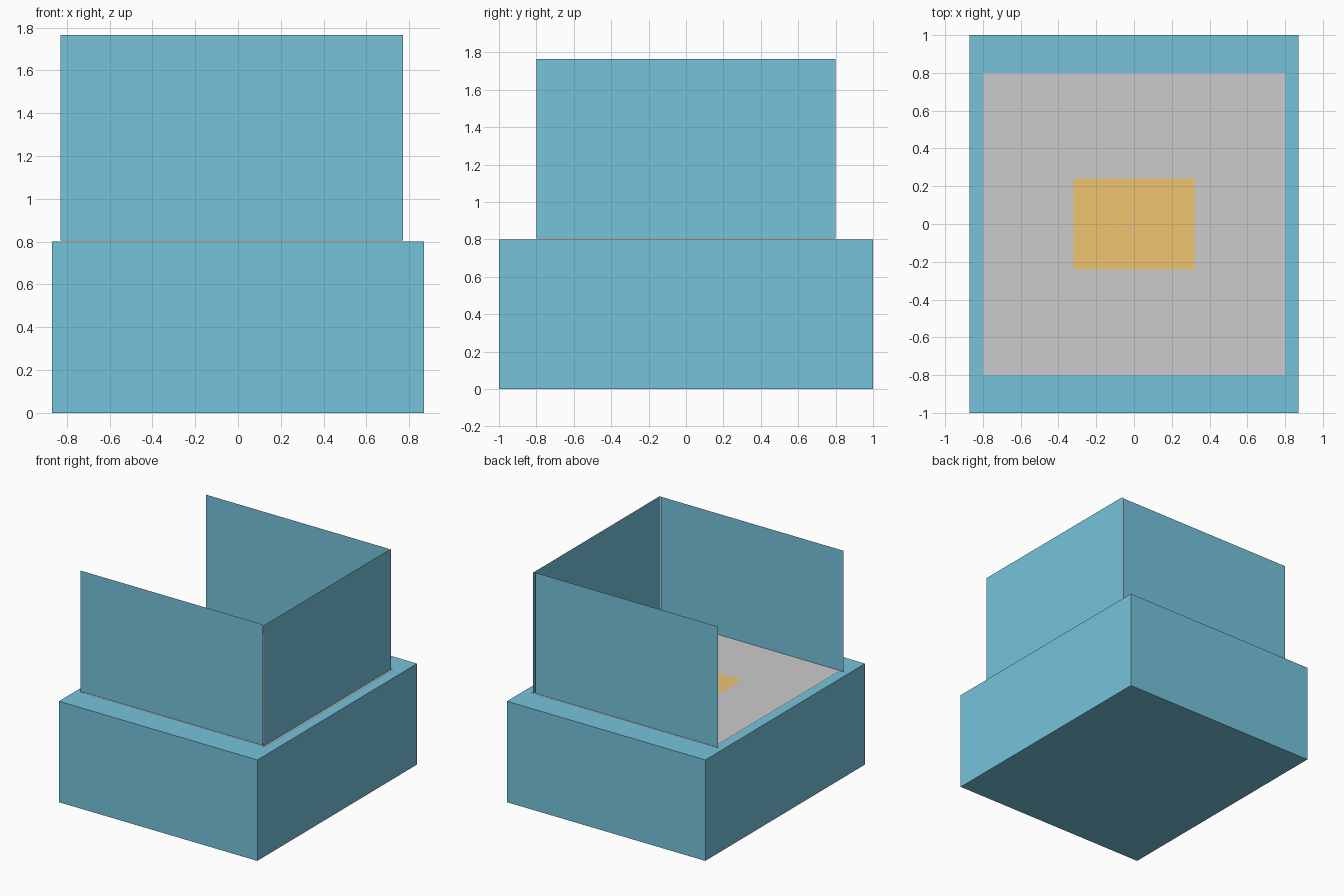
import bpy
import bmesh
from mathutils import Matrix, Vector

if "Cube" in bpy.data.objects:
    bpy.data.objects.remove(bpy.data.objects["Cube"])


def material(name, color):
    mat = bpy.data.materials.new(name)
    mat.diffuse_color = (*color, 1)
    mat.use_nodes = True
    mat.node_tree.nodes["Principled BSDF"].inputs["Base Color"].default_value = mat.diffuse_color
    return mat


def finish(name, bm, mat):
    mesh = bpy.data.meshes.new(name)
    bm.to_mesh(mesh)
    bm.free()
    obj = bpy.data.objects.new(name, mesh)
    bpy.context.collection.objects.link(obj)
    if mat:
        mesh.materials.append(mat)
    return obj


def box(name, size, center, mat=None):
    bm = bmesh.new()
    bmesh.ops.create_cube(bm, size=1, matrix=Matrix.Translation(center) @ Matrix.Diagonal((*size, 1)))
    return finish(name, bm, mat)


def sheet(name, origin, u, v, mat=None):
    """Flat rectangle from a corner and two edge vectors (normal is u x v)."""
    o, u, v = Vector(origin), Vector(u), Vector(v)
    bm = bmesh.new()
    bm.faces.new([bm.verts.new(p) for p in (o, o + u, o + u + v, o + v)])
    return finish(name, bm, mat)


def floor_sheet(name, hx, hy, z, mat=None, cx=0, cy=0):
    return sheet(name, (cx - hx, cy - hy, z), (2 * hx, 0, 0), (0, 2 * hy, 0), mat)


blue = material("blue", (0.18, 0.55, 0.71))
orange = material("orange", (0.86, 0.56, 0.16))

# Solid counter base
box("base", (1.74, 2.0, 0.8), (0, 0, 0.4), blue)

# Work surface with inset pad and tiny marks
floor_sheet("work_surface", 0.8, 0.8, 0.807)
floor_sheet("pad", 0.32, 0.24, 0.811, orange)
floor_sheet("centre_mark", 0.008, 0.008, 0.814)
floor_sheet("small_mark", 0.008, 0.003, 0.814, None, -0.09, -0.037)

# Three thin screens, open on the left
bottom, height = 0.805, 0.96
up = (0, 0, height)
sheet("front_screen", (-0.83, -0.787, bottom), (1.6, 0, 0), up, blue)
sheet("back_screen", (0.77, 0.787, bottom), (-1.6, 0, 0), up, blue)
sheet("right_screen", (0.783, -0.8, bottom), (0, 1.6, 0), up, blue)
